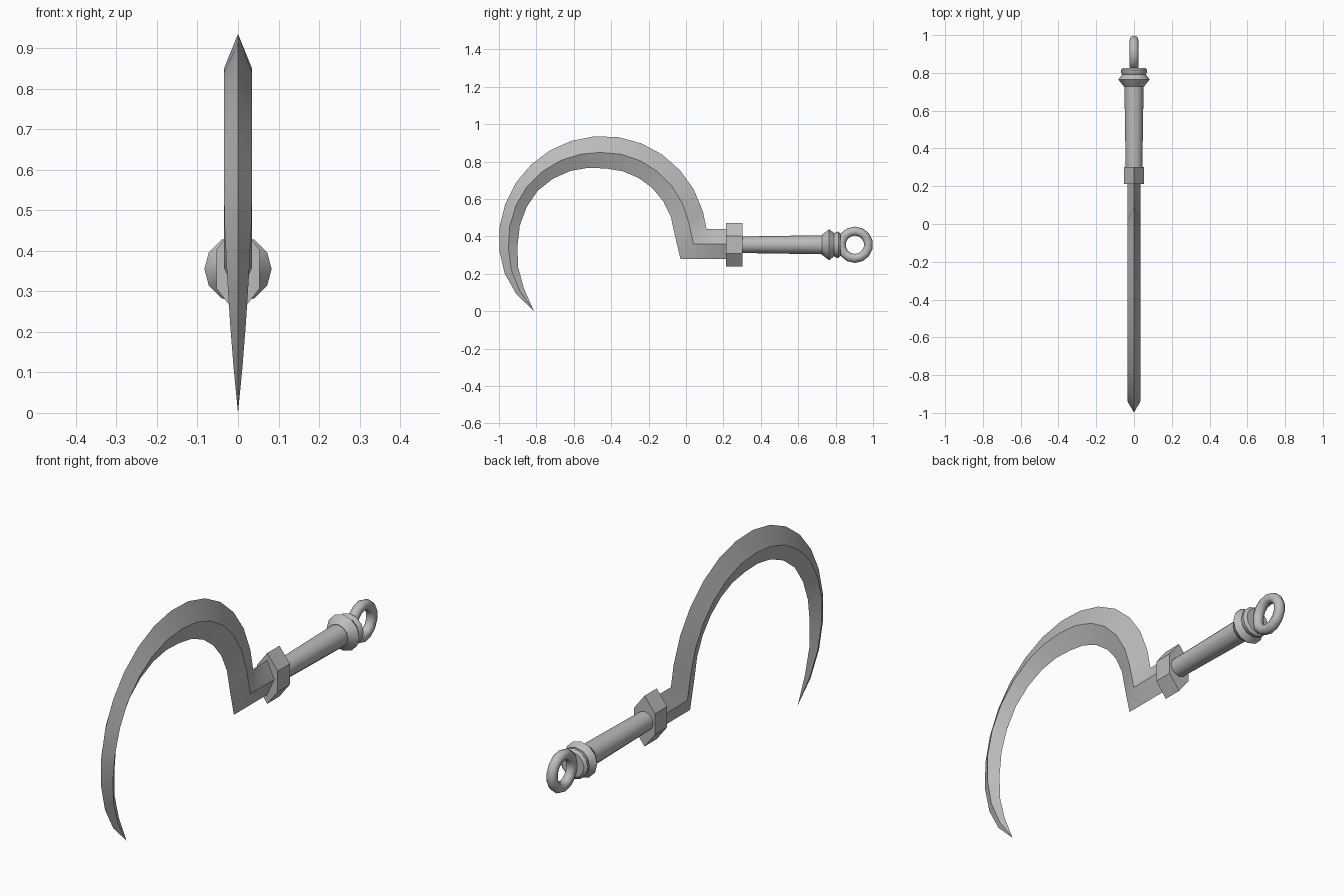
import bpy, bmesh, math
from mathutils import Matrix, Vector

cube = bpy.data.objects.get("Cube")
if cube:
    bpy.data.objects.remove(cube, do_unlink=True)

AXIS_Z = 0.355

steel = bpy.data.materials.new("grey steel")
steel.use_nodes = True
steel.diffuse_color = (0.5, 0.5, 0.5, 1)
steel.node_tree.nodes["Principled BSDF"].inputs["Base Color"].default_value = (0.5, 0.5, 0.5, 1)


def finish(obj, angle=30):
    obj.data.materials.append(steel)
    bpy.ops.object.select_all(action='DESELECT')
    obj.select_set(True)
    bpy.context.view_layer.objects.active = obj
    bpy.ops.object.shade_smooth_by_angle(angle=math.radians(angle))


def loft(name, loops):
    """Bridge closed loops of equal length and cap both ends."""
    bm = bmesh.new()
    rings = [[bm.verts.new(p) for p in loop] for loop in loops]
    n = len(rings[0])
    for a, b in zip(rings, rings[1:]):
        for i in range(n):
            j = (i + 1) % n
            bm.faces.new((a[i], a[j], b[j], b[i]))
    bm.faces.new(rings[0])
    bm.faces.new(rings[-1][::-1])
    bmesh.ops.remove_doubles(bm, verts=bm.verts, dist=0.0005)
    bmesh.ops.recalc_face_normals(bm, faces=bm.faces)
    mesh = bpy.data.meshes.new(name)
    bm.to_mesh(mesh)
    bm.free()
    obj = bpy.data.objects.new(name, mesh)
    bpy.context.collection.objects.link(obj)
    finish(obj)
    return obj


def interp(keys, x):
    for (x0, v0), (x1, v1) in zip(keys, keys[1:]):
        if x <= x1:
            return v0 + (v1 - v0) * (x - x0) / (x1 - x0)
    return keys[-1][1]


# Curved blade: diamond section, outer and inner edges on a common centre
def polar(deg, r):
    a = math.radians(deg)
    return Vector((0, -0.445 + r * math.cos(a), 0.38 + r * math.sin(a)))


def diamond(outer, inner, half):
    mid = (outer + inner) / 2
    side = Vector((half, 0, 0))
    return [outer, mid + side, inner, mid - side]


INNER = [(0, 0.385), (90, 0.383), (112, 0.405), (144, 0.438),
         (184, 0.457), (212, 0.495), (226, 0.525)]
OUTER = [(0, 0.557), (195, 0.556), (210, 0.548), (226, 0.525)]
HALF = [(0, 0.035), (168, 0.035), (192, 0.024), (210, 0.012), (226, 0)]

sections = [diamond(Vector((0, y_out, 0.438)), Vector((0, y_in, 0.28)), 0.035)
            for y_out, y_in in ((0.23, 0.23), (0.11, -0.03))]
STEPS = 16
for i in range(STEPS):
    t = i / STEPS
    a_out, a_in = 16 + 209 * t, 5 + 220 * t
    sections.append(diamond(polar(a_out, interp(OUTER, a_out)),
                            polar(a_in, interp(INNER, a_in)), interp(HALF, a_out)))
tip = Vector((0, -0.813, 0))
sections.append([tip] * 4)
loft("blade", sections)

# Guard: tall hexagonal plate
hexagon = [(0, 0.117), (0.053, 0.048), (0.053, -0.048),
           (0, -0.117), (-0.053, -0.048), (-0.053, 0.048)]
loft("guard", [[(x, y, AXIS_Z + z) for x, z in hexagon] for y in (0.213, 0.302)])


# Turned parts along the handle axis
def turned(name, profile, sides=12):
    angles = [2 * math.pi * k / sides for k in range(sides)]
    return loft(name, [[(r * math.cos(a), y, AXIS_Z + r * math.sin(a)) for a in angles]
                       for y, r in profile])


turned("handle", [(0.29, 0.044), (0.74, 0.051)])
turned("pommel_collar", [(0.727, 0.053), (0.765, 0.083), (0.792, 0.062),
                         (0.803, 0.069), (0.815, 0.07), (0.826, 0.058)])

# End ring, standing upright in line with the blade
bpy.ops.mesh.primitive_torus_add(major_radius=0.073, minor_radius=0.024,
                                 major_segments=14, minor_segments=8,
                                 location=(0, 0.903, AXIS_Z),
                                 rotation=(0, math.pi / 2, 0))
ring = bpy.context.object
ring.name = "end_ring"
finish(ring, 60)
